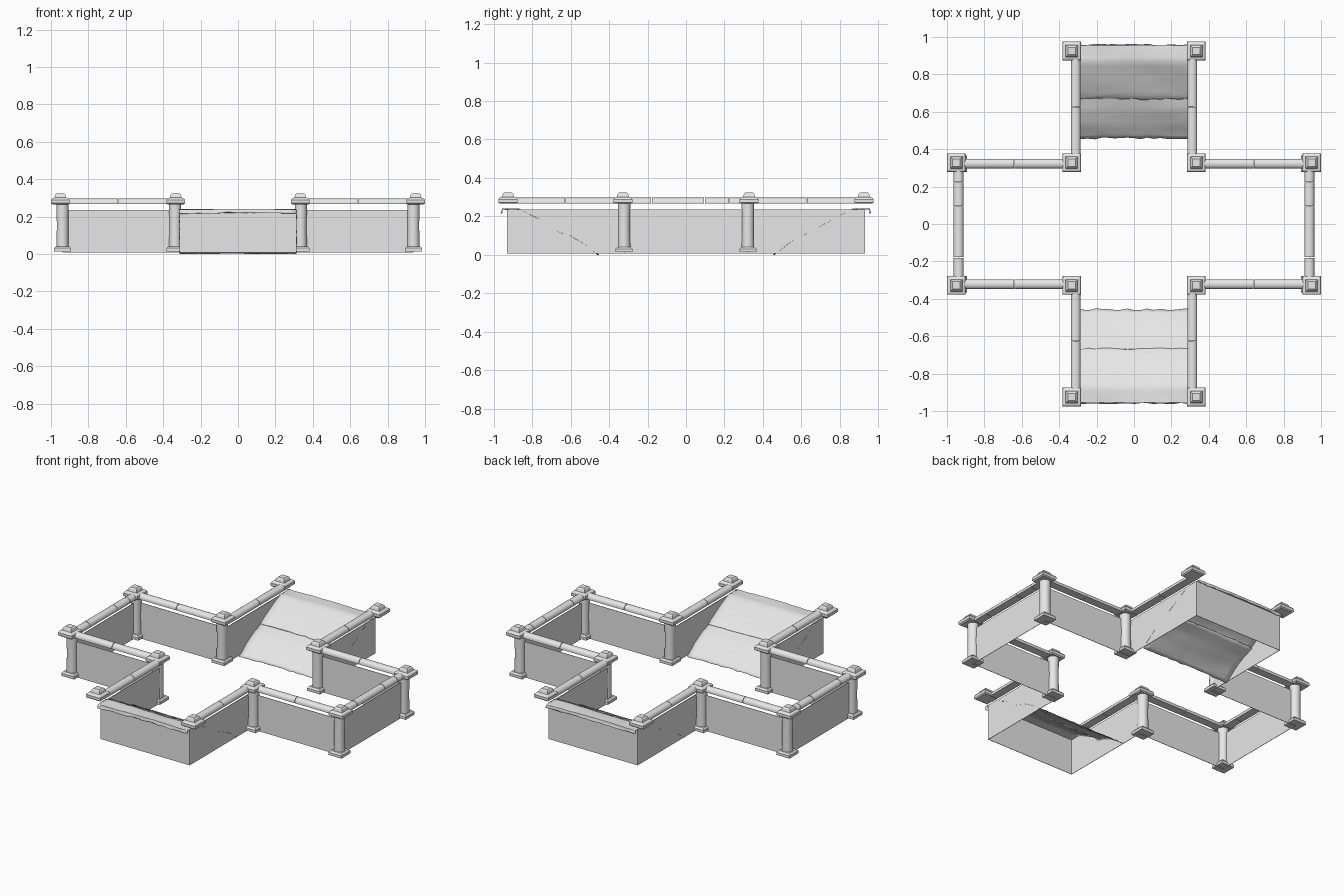
import bpy, bmesh, math, random
from mathutils import Matrix, Vector

random.seed(4)
cube = bpy.data.objects.get("Cube")
if cube:
    bpy.data.objects.remove(cube, do_unlink=True)

stone = bpy.data.materials.new("stone grey")
stone.use_nodes = True
stone.diffuse_color = (0.8, 0.8, 0.8, 1)
stone.node_tree.nodes["Principled BSDF"].inputs["Base Color"].default_value = (0.8, 0.8, 0.8, 1)

ARM_X, ARM_Y = 0.938, 0.93      # ends of the cross
SIDE_X, SIDE_Y = 0.312, 0.322   # sides of the arms


def finish(bm, name, smooth=False, thickness=0):
    bmesh.ops.recalc_face_normals(bm, faces=bm.faces)
    mesh = bpy.data.meshes.new(name)
    bm.to_mesh(mesh)
    bm.free()
    mesh.materials.append(stone)
    ob = bpy.data.objects.new(name, mesh)
    bpy.context.collection.objects.link(ob)
    if thickness:
        mod = ob.modifiers.new("thickness", 'SOLIDIFY')
        mod.thickness = thickness
        mod.offset = 0
    if smooth:
        bpy.ops.object.select_all(action='DESELECT')
        ob.select_set(True)
        bpy.context.view_layer.objects.active = ob
        bpy.ops.object.shade_smooth_by_angle(angle=math.radians(40))
    return ob


def loft(bm, rings):
    """Bridge rings of points and close both ends."""
    loops = [[bm.verts.new(p) for p in ring] for ring in rings]
    n = len(loops[0])
    for a, b in zip(loops, loops[1:]):
        for i in range(n):
            j = (i + 1) % n
            bm.faces.new((a[i], a[j], b[j], b[i]))
    bm.faces.new(loops[0][::-1])
    bm.faces.new(loops[-1])


def turned(name, x, y, profile, sides, smooth=False):
    """Stack of regular rings; a four-sided one is a square block."""
    bm = bmesh.new()
    start = math.pi / sides
    grow = 1 / math.cos(start) if sides == 4 else 1
    loft(bm, [[(x + r * grow * math.cos(start + 2 * math.pi * i / sides),
                y + r * grow * math.sin(start + 2 * math.pi * i / sides), z)
               for i in range(sides)] for r, z in profile])
    return finish(bm, name, smooth)


def rail(name, start, end):
    """Half-round handrail between two plan points."""
    a, b = Vector((*start, 0)), Vector((*end, 0))
    side = (b - a).normalized().cross(Vector((0, 0, 1)))
    section = [(0.026, 0.267)]
    for i in range(9):
        t = math.pi * i / 8
        section.append((0.026 * math.cos(t), 0.276 + 0.021 * math.sin(t)))
    section.append((-0.026, 0.267))
    bm = bmesh.new()
    loft(bm, [[p + side * u + Vector((0, 0, z)) for u, z in section] for p in (a, b)])
    finish(bm, name, True)


def jointed_rail(name, start, end, stops):
    """Handrail made of several stones with fine joints between."""
    a, b = Vector(start), Vector(end)
    gap = (b - a).normalized() * 0.0015
    for i, (s, t) in enumerate(zip(stops, stops[1:])):
        rail(f"{name}_{i + 1}", a.lerp(b, s) + gap, a.lerp(b, t) - gap)


CAP = [(0.043, 0.266), (0.05, 0.272), (0.05, 0.289), (0.045, 0.296),
       (0.032, 0.301), (0.027, 0.317), (0.02, 0.324)]
BASE = [(0.045, 0.014), (0.045, 0.031), (0.036, 0.041)]
COLUMN = [(0.033, 0.036), (0.031, 0.15), (0.033, 0.268)]

# Posts, caps and handrails
for sx, lr in ((1, "left"), (-1, "right")):
    for sy, fb in ((-1, "front"), (1, "back")):
        tag = f"{fb}_{lr}"
        for place, x, y, cx, cy in (("outer", ARM_X, SIDE_Y, 0.95, 0.328),
                                    ("inner", 0.336, SIDE_Y, 0.333, 0.328)):
            turned(f"{place}_post_base_{tag}", sx * x, sy * y, BASE, 4)
            turned(f"{place}_post_column_{tag}", sx * x, sy * y, COLUMN, 20, True)
            turned(f"{place}_post_cap_{tag}", sx * cx, sy * cy, CAP, 4)
        turned(f"ramp_cap_{tag}", sx * 0.333, sy * 0.925, CAP, 4)
        jointed_rail(f"arm_rail_{tag}", (sx * 0.33, sy * SIDE_Y),
                     (sx * 0.94, sy * SIDE_Y), (0, 0.51, 1))
        jointed_rail(f"ramp_rail_{tag}", (sx * SIDE_X, sy * 0.325),
                     (sx * SIDE_X, sy * 0.93), (0, 0.5, 1))
    jointed_rail(f"end_rail_{lr}", (sx * ARM_X, -0.32), (sx * ARM_X, 0.32),
                 (0, 0.22, 0.65, 0.85, 1))

# Cross-shaped wall, one quarter of the plan repeated by signs
quarter = [(ARM_X, SIDE_Y), (SIDE_X, SIDE_Y), (SIDE_X, ARM_Y)]
plan = []
for sx, sy in ((1, 1), (-1, 1), (-1, -1), (1, -1)):
    pts = [(sx * x, sy * y) for x, y in quarter]
    plan += pts if sx * sy > 0 else pts[::-1]
bm = bmesh.new()
low = [bm.verts.new((x, y, 0.008)) for x, y in plan]
high = [bm.verts.new((x, y, 0.235)) for x, y in plan]
for i in range(len(plan)):
    j = (i + 1) % len(plan)
    bm.faces.new((low[i], low[j], high[j], high[i]))
finish(bm, "cross_wall", thickness=0.004)


def slab(name, profile, turn):
    """Worn sloping slab: a side profile spread across the width."""
    columns, steps = 18, 4
    path = []
    for p, q in zip(profile, profile[1:]):
        path += [Vector(p).lerp(Vector(q), k / steps) for k in range(steps)]
    path.append(Vector(profile[-1]))
    bm = bmesh.new()
    rows = []
    for k, p in enumerate(path):
        row = []
        edge = 0.006 if k in (0, len(path) - 1) else 0.001
        for i in range(columns + 1):
            x = -0.313 + 0.626 * i / columns
            if i in (0, columns):
                x += random.uniform(-0.003, 0.003)
            y = p.x + random.uniform(-edge, edge)
            wave = 0.002 * math.sin(9 * x + 25 * p.x) + random.uniform(-0.0012, 0.0012)
            row.append(bm.verts.new((x, y, max(0.001, p.y + wave))))
        rows.append(row)
    for a, b in zip(rows, rows[1:]):
        for i in range(columns):
            bm.faces.new((a[i], a[i + 1], b[i + 1], b[i]))
    bmesh.ops.rotate(bm, verts=bm.verts, cent=(0, 0, 0), matrix=Matrix.Rotation(turn, 3, 'Z'))
    finish(bm, name, True, 0.002)


# Two overlapping slabs make each ramp
UPPER = [(-0.958, 0.218), (-0.955, 0.238), (-0.87, 0.238), (-0.77, 0.188),
         (-0.69, 0.146), (-0.668, 0.128)]
LOWER = [(-0.69, 0.132), (-0.61, 0.102), (-0.53, 0.056), (-0.457, 0.001)]
for turn, fb in ((0, "front"), (math.pi, "back")):
    slab(f"upper_ramp_slab_{fb}", UPPER, turn)
    slab(f"lower_ramp_slab_{fb}", LOWER, turn)
